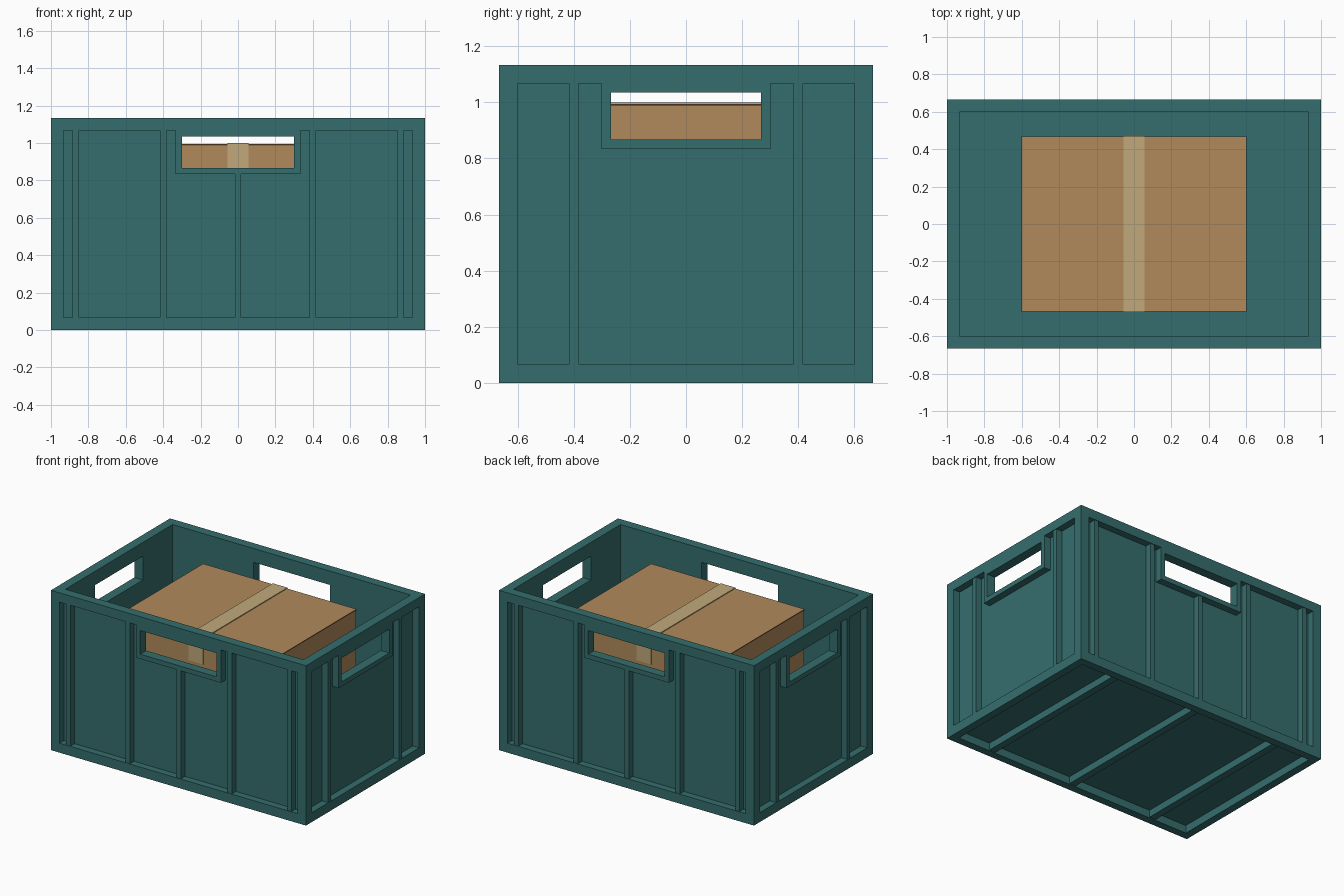
import bpy, bmesh
from mathutils import Vector

if "Cube" in bpy.data.objects:
    bpy.data.objects.remove(bpy.data.objects["Cube"])


def material(name, rgb):
    m = bpy.data.materials.new(name)
    m.diffuse_color = (*rgb, 1)
    m.use_nodes = True
    m.node_tree.nodes["Principled BSDF"].inputs["Base Color"].default_value = m.diffuse_color
    return m


TEAL = material("teal_plastic", (0.036, 0.153, 0.153))
CARD = material("cardboard", (0.44, 0.254, 0.107))
SEAM = material("dark_cardboard", (0.15, 0.08, 0.03))
TAPE = material("packing_tape", (0.533, 0.397, 0.195))


def box(name, x, y, z, mat=TEAL):
    """Box from three (low, high) ranges."""
    lo, hi = zip(x, y, z)
    lo, hi = Vector(lo), Vector(hi)
    bm = bmesh.new()
    bmesh.ops.create_cube(bm, size=1)
    for v in bm.verts:
        v.co = Vector((lo[i] + (v.co[i] + 0.5) * (hi[i] - lo[i]) for i in range(3)))
    me = bpy.data.meshes.new(name)
    bm.to_mesh(me)
    bm.free()
    me.materials.append(mat)
    ob = bpy.data.objects.new(name, me)
    bpy.context.collection.objects.link(ob)
    return ob


def span(a, b, s):
    return (a, b) if s > 0 else (-b, -a)


HX, HY, T = 1.0, 0.6667, 0.0667      # half length, half width, rim thickness
IX, IY = HX - T, HY - T              # inner faces
Z0, Z1, TOP = 0.067, 1.067, 1.133    # floor top, rim underside, rim top
SKIN, BAR = 0.0167, 0.0333           # wall panel thickness, rib width
HZ0, HZ1 = 0.867, 1.035              # handle opening heights


def wall(name, side, along_x, inner, outer, half, hole, ribs):
    """Recessed wall with handle opening, handle frame and upright ribs."""
    def part(label, u, d, z):
        d = span(*d, side)
        box(name + label, *((u, d) if along_x else (d, u)), z)

    skin = (inner, inner + SKIN)
    deep = (inner + SKIN, outer)
    part("_lower_panel", (-half, half), skin, (Z0, HZ0))
    part("_top_strip", (-hole, hole), skin, (HZ1, Z1))
    for s in (-1, 1):
        part("_upper_panel", span(hole, half, s), skin, (HZ0, Z1))
        part("_handle_side", span(hole, hole + BAR, s), deep, (HZ0, HZ1))
        for c in ribs:
            part("_rib", span(c - BAR / 2, c + BAR / 2, s),
                 (inner + SKIN, outer - 0.004), (Z0, Z1))
    part("_handle_bottom", (-hole - BAR, hole + BAR), deep, (HZ0 - BAR, HZ0))
    part("_handle_top", (-hole - BAR, hole + BAR), deep, (HZ1, Z1))
    if along_x:
        part("_centre_rib", (-BAR / 2, BAR / 2),
             (inner + SKIN, outer - 0.004), (Z0, HZ0 - BAR))


# Walls, rim rails, base rails and corner posts
RAIL = 0.055
for s in (-1, 1):
    wall("long_wall", s, True, IY, HY, IX, 0.3, (0.4, 0.867))
    wall("end_wall", s, False, IX, HX, IY, 0.267, (0.4,))
    box("long_rim", (-HX, HX), span(IY, HY, s), (Z1, TOP))
    box("end_rim", span(IX, HX, s), (-IY, IY), (Z1, TOP))
    box("long_base_rail", (-HX, HX), span(HY - RAIL, HY, s), (0, RAIL))
    box("end_base_rail", span(HX - RAIL, HX, s), (RAIL - HY, HY - RAIL), (0, RAIL))
    for t in (-1, 1):
        box("corner_post", span(IX, HX, s), span(IY, HY, t), (Z0, Z1))

# Floor and the ribs under it
box("floor", (-HX, HX), (-HY, HY), (RAIL, Z0))
for x in (-0.667, 0, 0.667):
    box("floor_rib", (x - 0.025, x + 0.025), (RAIL - HY, HY - RAIL), (0.005, RAIL))

# Cardboard box with lid seam and tape
BX, BY, BZ = 0.6, 0.467, 0.994
box("carton", (-BX, BX), (-BY, BY), (Z0, BZ), CARD)
for s in (-1, 1):
    box("lid_seam", (-BX, BX), span(BY, BY + 0.002, s), (BZ - 0.007, BZ), SEAM)
    box("lid_seam", span(BX, BX + 0.002, s), (-BY, BY), (BZ - 0.007, BZ), SEAM)
    box("tape_end", (-0.057, 0.057), span(BY, BY + 0.004, s), (0.815, BZ), TAPE)
box("tape_top", (-0.057, 0.057), (-BY - 0.004, BY + 0.004), (BZ, 1.0), TAPE)
